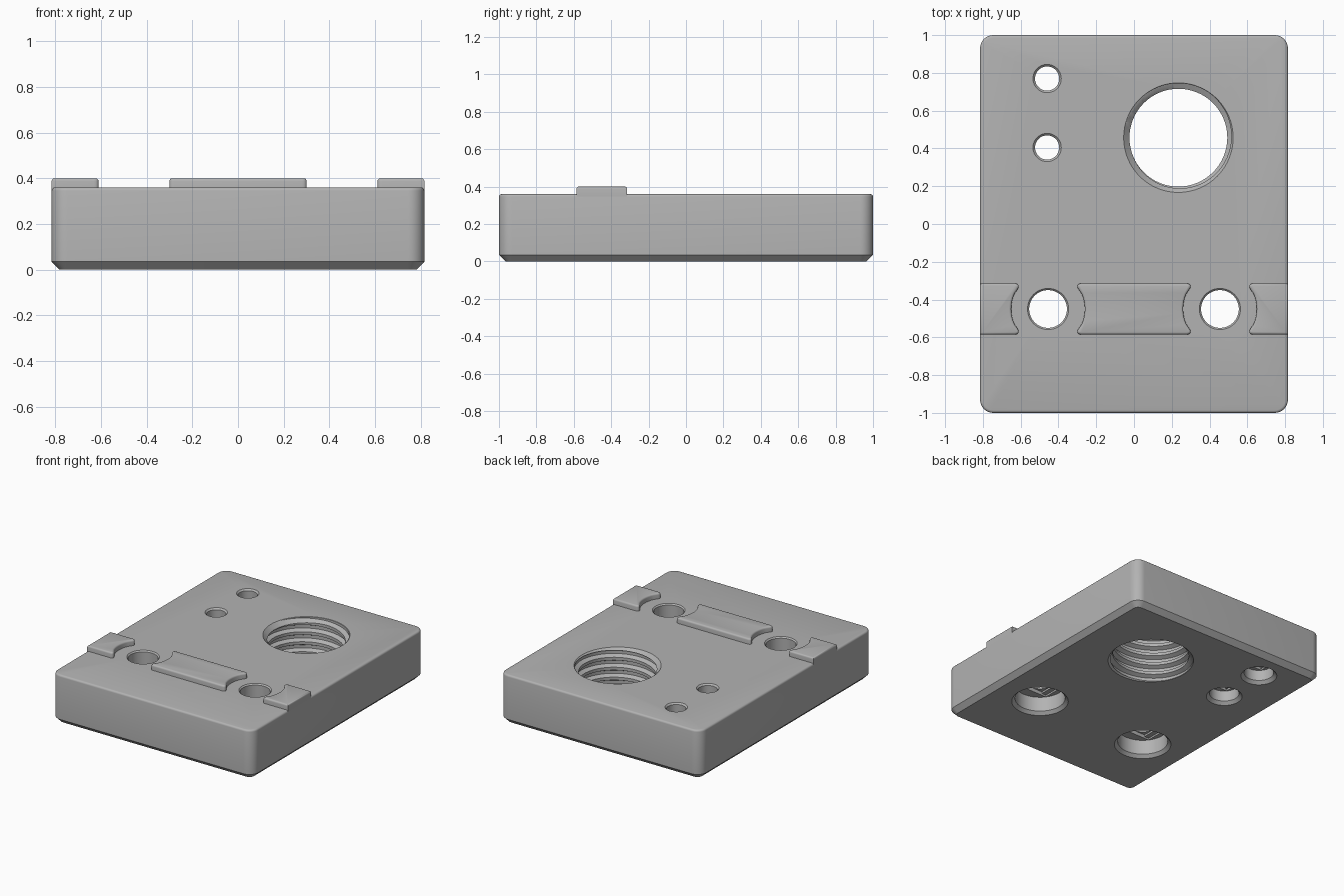
import bpy, bmesh, math

default = bpy.data.objects.get("Cube")
if default:
    bpy.data.objects.remove(default, do_unlink=True)

GREY = (0.45, 0.45, 0.45, 1)
grey = bpy.data.materials.new("grey_plastic")
grey.use_nodes = True
grey.diffuse_color = GREY
grey.node_tree.nodes["Principled BSDF"].inputs["Base Color"].default_value = GREY

W, TOP, RAIL_Y = 0.815, 0.36, -0.45
SCREW_X = 0.455


def finish(name, bm):
    bmesh.ops.recalc_face_normals(bm, faces=bm.faces[:])
    mesh = bpy.data.meshes.new(name)
    bm.to_mesh(mesh)
    bm.free()
    mesh.materials.append(grey)
    ob = bpy.data.objects.new(name, mesh)
    bpy.context.collection.objects.link(ob)
    return ob


def activate(ob):
    bpy.ops.object.select_all(action='DESELECT')
    ob.select_set(True)
    bpy.context.view_layer.objects.active = ob


def cut(body, cutter):
    cutter.hide_render = True
    mod = body.modifiers.new("cut", 'BOOLEAN')
    mod.operation, mod.solver, mod.object = 'DIFFERENCE', 'EXACT', cutter
    activate(body)
    bpy.ops.object.modifier_apply(modifier=mod.name)
    bpy.data.objects.remove(cutter, do_unlink=True)


def prism(outline, z0, z1):
    bm = bmesh.new()
    face = bm.faces.new([bm.verts.new((x, y, z0)) for x, y in outline])
    ext = bmesh.ops.extrude_face_region(bm, geom=[face])
    for v in ext["geom"]:
        if isinstance(v, bmesh.types.BMVert):
            v.co.z = z1
    return bm


def box(x, y, hx, hy, z0, z1):
    return prism([(x - hx, y - hy), (x + hx, y - hy), (x + hx, y + hy), (x - hx, y + hy)], z0, z1)


def vertical(e):
    return abs(e.verts[0].co.z - e.verts[1].co.z) > 0.01


def bevel(bm, edges, size, segments):
    bmesh.ops.bevel(bm, geom=edges, offset=size, segments=segments,
                    profile=0.5, affect='EDGES', clamp_overlap=True)


def lathe(name, x, y, profile, n=48):
    """Solid of revolution through (radius, height) points."""
    bm = bmesh.new()
    rings = [[bm.verts.new((x + r * math.cos(math.tau * i / n), y + r * math.sin(math.tau * i / n), z))
              for i in range(n)] for r, z in profile]
    for a, b in zip(rings, rings[1:]):
        for i in range(n):
            j = (i + 1) % n
            bm.faces.new((a[i], a[j], b[j], b[i]))
    bm.faces.new(rings[0])
    bm.faces.new(rings[-1])
    return finish(name, bm)


def counterbored_hole(body, x, y, r, bore, depth, rim):
    # Through hole with a chamfered counterbore below and a small top chamfer
    lead = 0.022
    cut(body, lathe("bore_cutter", x, y, [(bore + 2 * lead, -lead), (bore, lead), (bore, depth),
                                          (r, depth), (r, TOP - rim), (r + 2 * rim, TOP + rim)]))
    # Two bridging steps in the ceiling of the counterbore
    chord = math.sqrt(bore * bore - r * r) - 0.002
    cut(body, finish("slot_cutter", box(x, y, chord, r, depth - 0.01, depth + 0.013)))
    cut(body, finish("square_cutter", box(x, y, r, r, depth - 0.01, depth + 0.026)))


def thread_cutter(x, y, minor, major, pitch, n=64):
    """Closed helical plug; each column climbs one pitch per turn."""
    form = [(0, minor), (0.3, minor), (0.5, major), (0.8, major)]
    m, turns = len(form), 9
    bm = bmesh.new()
    cols = []
    for i in range(n):
        a = math.tau * i / n
        cols.append([bm.verts.new((x + form[k % m][1] * math.cos(a), y + form[k % m][1] * math.sin(a),
                                   -0.15 + pitch * (k // m + form[k % m][0] + i / n)))
                     for k in range(m * turns)])
    rows = m * turns
    for i in range(n):
        shift = m if i == n - 1 else 0
        nxt = cols[(i + 1) % n]
        for k in range(rows - 1 - shift):
            bm.faces.new((cols[i][k], nxt[k + shift], nxt[k + shift + 1], cols[i][k + 1]))
    # Fan caps close both ends, outside the block
    bm.edges.ensure_lookup_table()
    rim = [e for e in bm.edges if e.is_boundary]
    ends = [bm.verts.new((x, y, z)) for z in (-0.15 + pitch / 2, -0.15 + pitch * (turns + 0.3))]
    for e in rim:
        c = ends[0] if e.verts[0].co.z < TOP / 2 else ends[1]
        bm.faces.new((e.verts[0], e.verts[1], c))
    return finish("thread_cutter", bm)


# Base block: rounded corners, chamfered bottom, softened top edge
bm = box(0, 0, W, 1, 0, TOP)
bevel(bm, [e for e in bm.edges if vertical(e)], 0.07, 8)
bevel(bm, [e for e in bm.edges if all(v.co.z < 0.001 for v in e.verts)], 0.035, 1)
bevel(bm, [e for e in bm.edges if all(v.co.z > TOP - 0.001 for v in e.verts)], 0.014, 3)
block = finish("base_block", bm)

# Screw holes
for sx in (-SCREW_X, SCREW_X):
    counterbored_hole(block, sx, RAIL_Y, 0.1, 0.17, 0.13, 0.009)
for hy in (0.77, 0.405):
    counterbored_hole(block, -0.46, hy, 0.064, 0.1, 0.1, 0.011)

# Large threaded hole with a chamfer at each end
PX, PY = 0.235, 0.457
cut(block, thread_cutter(PX, PY, 0.259, 0.288, 0.073))
cut(block, lathe("top_chamfer", PX, PY, [(0.25, TOP - 0.04), (0.33, TOP + 0.04)], 64))
cut(block, lathe("bottom_chamfer", PX, PY, [(0.33, -0.04), (0.25, 0.04)], 64))

# Raised rail tabs with ends scooped around the screw holes
HALF, SCOOP = 0.135, 0.195
A = math.asin(HALF / SCOOP)


def scoop(side):
    """Arc on the given side of the right-hand screw hole, from front to back."""
    steps = [-1] + [0.55 * (k / 4 - 1) for k in range(9)] + [1]
    return [(SCREW_X + side * SCOOP * math.cos(A * t), RAIL_Y + SCOOP * math.sin(A * t)) for t in steps]


inner = scoop(-1)
outer = scoop(1)
centre_tab = inner + [(-x, y) for x, y in reversed(inner)]
left_tab = outer + [(W, RAIL_Y + HALF), (W, RAIL_Y - HALF)]
right_tab = [(-x, y) for x, y in left_tab]

tabs = []
for name, outline in (("centre_tab", centre_tab), ("left_tab", left_tab), ("right_tab", right_tab)):
    bm = prism(outline, TOP - 0.018, 0.4)
    corners = [e for e in bm.edges if vertical(e) and abs(e.verts[0].co.x) < W - 0.01
               and abs(abs(e.verts[0].co.y - RAIL_Y) - HALF) < 0.001]
    bevel(bm, corners, 0.035, 6)
    bevel(bm, [e for e in bm.edges if all(v.co.z > 0.399 for v in e.verts)], 0.012, 3)
    tabs.append(finish(name, bm))

for ob in [block] + tabs:
    activate(ob)
    bpy.ops.object.shade_smooth_by_angle(angle=math.radians(32))
